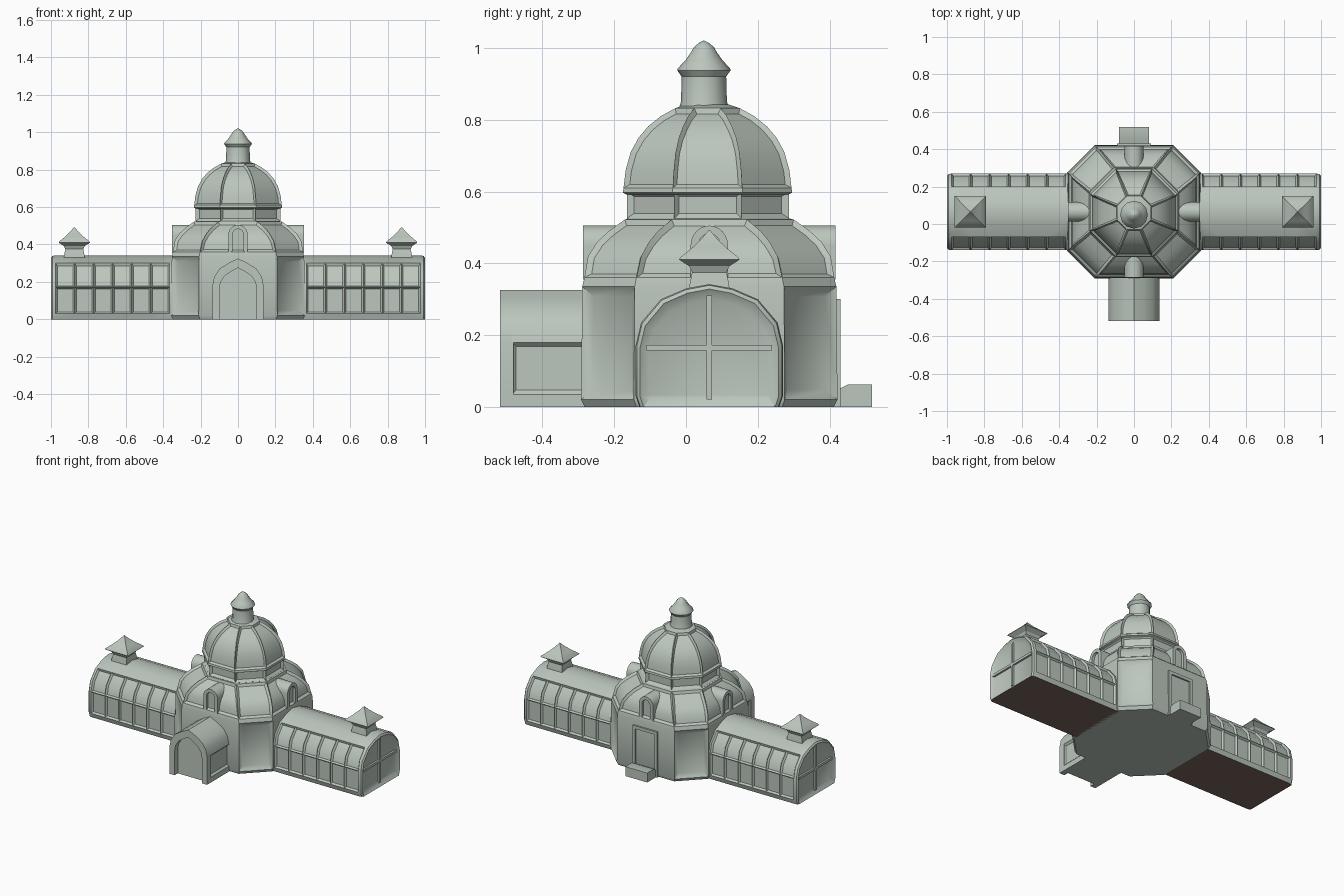
import bpy, bmesh, math

if "Cube" in bpy.data.objects:
    bpy.data.objects.remove(bpy.data.objects["Cube"])

CY = 0.065  # centre line of the building in y


def material(name, rgb):
    m = bpy.data.materials.new(name)
    m.diffuse_color = (*rgb, 1)
    m.use_nodes = True
    m.node_tree.nodes["Principled BSDF"].inputs["Base Color"].default_value = m.diffuse_color
    return m


GREY = material("pale grey green", (0.50, 0.57, 0.51))
BROWN = material("dull brown", (0.19, 0.13, 0.105))


def finish(name, bm, angle=35):
    mesh = bpy.data.meshes.new(name)
    bm.to_mesh(mesh)
    bm.free()
    ob = bpy.data.objects.new(name, mesh)
    bpy.context.collection.objects.link(ob)
    mesh.materials.append(GREY)
    mesh.materials.append(BROWN)
    bpy.ops.object.select_all(action='DESELECT')
    ob.select_set(True)
    bpy.context.view_layer.objects.active = ob
    bpy.ops.object.shade_smooth_by_angle(angle=math.radians(angle))
    return ob


def loft(name, rings, panels=(), cap_inset=None, brown_base=False, angle=35):
    """Skin closed rings; panels = (list of (ring, segment), thickness, depth)."""
    bm = bmesh.new()
    vs = [[bm.verts.new(p) for p in r] for r in rings]
    n = len(rings[0])
    grid = {}
    for i in range(len(rings) - 1):
        for j in range(n):
            k = (j + 1) % n
            grid[i, j] = bm.faces.new((vs[i][j], vs[i][k], vs[i + 1][k], vs[i + 1][j]))
    bm.faces.new(vs[0])
    end = bm.faces.new(vs[-1])
    bmesh.ops.recalc_face_normals(bm, faces=bm.faces)
    for cells, t, d in panels:
        bmesh.ops.inset_region(bm, faces=[grid[c] for c in cells], thickness=t, depth=d,
                               use_even_offset=True, use_boundary=True)
    if cap_inset:
        bmesh.ops.inset_region(bm, faces=[end], thickness=cap_inset[0], depth=cap_inset[1],
                               use_even_offset=True)
    if brown_base:
        bm.normal_update()
        for f in bm.faces:
            if f.normal.z < -0.9 and f.calc_center_median().z < 0.01:
                f.material_index = 1
    return finish(name, bm, angle)


def box(name, x0, x1, y0, y1, z0, z1):
    loft(name, [[(x0, y0, z), (x1, y0, z), (x1, y1, z), (x0, y1, z)] for z in (z0, z1)])


def octagon(a, h, z, cy=CY):
    pts = [(h, -a), (a, -h), (a, h), (h, a), (-h, a), (-a, h), (-a, -h), (-h, -a)]
    return [(x, y + cy, z) for x, y in pts]


def polygon(r, z, n, cx, cy, turn=0.0):
    return [(cx + r * math.cos(turn + 2 * math.pi * k / n),
             cy + r * math.sin(turn + 2 * math.pi * k / n), z) for k in range(n)]


def mirrored(half):
    return half + [(-u, z) for u, z in reversed(half) if u > 1e-6]


def arch(hw, z0, spring, top, power=1.0, steps=6):
    """Arch outline; power < 1 gives a sharper point."""
    half = [(hw, z0)]
    for k in range(steps + 1):
        a = math.pi / 2 * k / steps
        half.append((max(hw * math.cos(a), 0.0), spring + (top - spring) * math.sin(a) ** power))
    half[-1] = (0.0, top)
    return mirrored(half)


def pointed(hw, z0, sill, spring, top):
    h = top - spring
    return mirrored([(hw, z0), (hw, sill), (hw, spring), (hw * 0.93, spring + h * 0.33),
                     (hw * 0.72, spring + h * 0.62), (hw * 0.36, spring + h * 0.84), (0.0, top)])


def frame(name, outer, inner, place, d0, d1):
    """Open arch frame between two matching outlines."""
    pts = outer + inner[::-1]
    bm = bmesh.new()
    n = len(outer)
    a, b = [[bm.verts.new(place(u, d, z)) for u, z in pts] for d in (d0, d1)]
    m = len(pts)
    for k in range(m):
        q = (k + 1) % m
        bm.faces.new((a[k], a[q], b[q], b[k]))
    for s in (a, b):
        for k in range(n - 1):
            bm.faces.new((s[k], s[k + 1], s[m - 2 - k], s[m - 1 - k]))
    bmesh.ops.recalc_face_normals(bm, faces=bm.faces)
    finish(name, bm)


# central octagonal hall with lower roof
hall = [(.347, .203, 0), (.357, .21, .02), (.354, .208, .335), (.348, .203, .36), (.338, .19, .42),
        (.312, .168, .46), (.28, .143, .49), (.235, .105, .522), (.20, .083, .53)]
panels = [([(1, j)], .028, -.018) for j in (0, 2, 4, 6)]
panels += [([(i, j) for i in range(3, 7)], .014, -.012) for j in range(8)]
loft("octagonal_hall", [octagon(*r) for r in hall], panels)

# drum with a window in each side
drum = [(.222, .092, .50), (.226, .094, .525), (.226, .094, .60)]
loft("drum", [octagon(*r, 0.061) for r in drum], [([(1, j)], .014, -.015) for j in range(8)])

# ribbed dome
dome = [(.226, .094, .592), (.236, .098, .597), (.234, .097, .61), (.228, .094, .66), (.214, .089, .71),
        (.192, .080, .75), (.165, .068, .782), (.13, .054, .81), (.09, .037, .832), (.06, .025, .842)]
loft("dome", [octagon(*r, 0.06) for r in dome],
     [([(i, j) for i in range(2, 8)], .011, -.012) for j in range(8)])

# lantern on top of the dome
lantern = [(.074, .82), (.064, .85), (.062, .92), (.074, .937), (.073, .943), (.052, .965),
           (.036, .988), (.028, 1.002), (.014, 1.014), (.002, 1.02)]
loft("lantern", [polygon(r, z, 12, 0, .05) for r, z in lantern])

# arched dormers on the four main sides
for k, side in enumerate(("front", "right", "back", "left")):
    c, s = round(math.cos(k * math.pi / 2)), round(math.sin(k * math.pi / 2))

    def place(u, d, z, c=c, s=s):
        x, y = u, -d
        return (c * x - s * y, s * x + c * y + CY, z)

    outer, inner = arch(.052, .355, .45, .505), arch(.03, .365, .45, .483)
    loft(side + "_dormer", [[place(u, d, z) for u, z in outer] for d in (.335, .2)])
    frame(side + "_dormer_frame", outer, inner, place, .33, .352)

# glazed wings with vaulted roofs
section = mirrored([(.195, 0), (.205, .03), (.205, .172), (.19, .235), (.135, .3), (.065, .33), (0, .342)])
cols = 6
xs = [.365 + k * .61 / cols for k in range(cols + 1)]
for sx, side in ((1, "right"), (-1, "left")):
    rings = [[(sx * x, CY + u, z) for u, z in section] for x in [.33] + xs]
    rings.append([(sx * .992, CY + u * .985, z * .99) for u, z in section])
    rings.append([(sx * 1.0, CY + u * .94, z * .96) for u, z in section])
    panes = []
    for i in range(1, cols + 1):
        panes += [([(i, 1)], .009, -.012), ([(i, 10)], .009, -.012)]
        panes += [([(i, 2), (i, 3)], .009, -.012), ([(i, 8), (i, 9)], .009, -.012)]
    loft(side + "_wing", rings, panes, (.026, -.018), True)
    # glazing bars of the end window
    e0, e1 = sorted((sx * .975, sx * .994))
    box(side + "_end_upright", e0, e1, CY - .008, CY + .008, .02, .31)
    box(side + "_end_crossbar", e0, e1, CY - .175, CY + .175, .157, .173)
    # square finial with a swept pyramid cap
    fin = [(.06, .29), (.055, .34), (.048, .375), (.056, .392), (.084, .41), (.08, .417),
           (.048, .443), (.022, .468), (.002, .492)]
    loft(side + "_finial", [polygon(r * math.sqrt(2), z, 4, sx * .875, CY, math.pi / 4)
                            for r, z in fin], angle=30)

# entrance porch with pointed arch and recessed side panels
def porch_place(u, d, z):
    return (u, -d, z)


outer, inner = pointed(.137, 0, .035, .18, .325), pointed(.1, 0, .035, .16, .275)
loft("porch", [[porch_place(u, d, z) for u, z in outer] for d in (.485, .26)],
     [([(0, 1)], .012, -.012), ([(0, 10)], .012, -.012)])
frame("porch_arch", outer, inner, porch_place, .48, .518)

# back door surround and step
def back_place(u, d, z):
    return (u, d, z)


door_o = [(.09, 0), (.09, .3), (-.09, .3), (-.09, 0)]
door_i = [(.07, 0), (.07, .28), (-.07, .28), (-.07, 0)]
frame("back_door_frame", door_o, door_i, back_place, .405, .43)
step = [(.40, 0), (.518, 0), (.518, .062), (.45, .062), (.42, .047), (.40, .047)]
loft("back_step", [[(x, y, z) for y, z in step] for x in (-.08, .08)])
